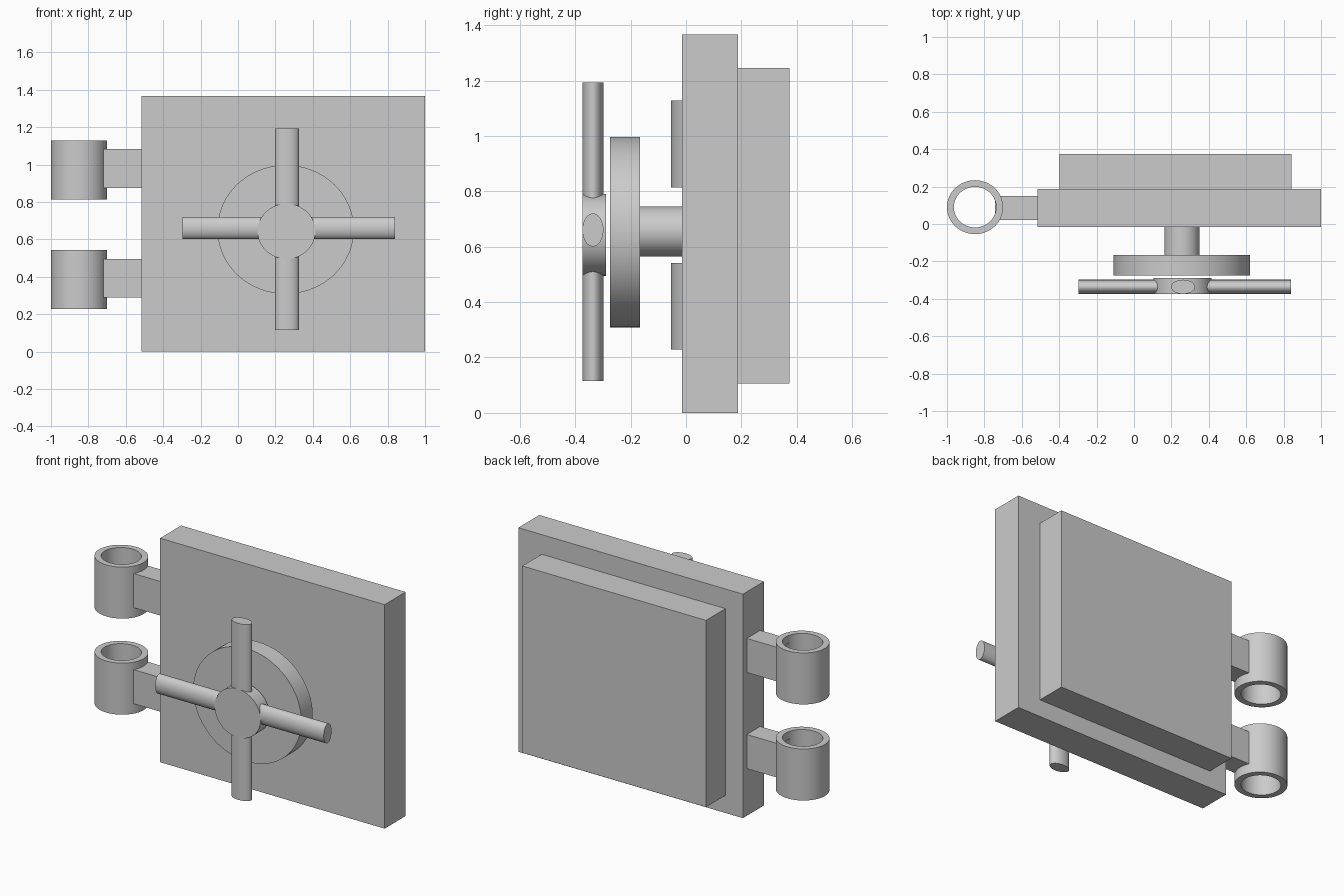
import bpy, bmesh, math
from mathutils import Matrix

cube = bpy.data.objects.get("Cube")
if cube:
    bpy.data.objects.remove(cube, do_unlink=True)

steel = bpy.data.materials.new("grey steel")
steel.use_nodes = True
GREY = (0.6, 0.6, 0.6, 1)
steel.diffuse_color = GREY
steel.node_tree.nodes["Principled BSDF"].inputs["Base Color"].default_value = GREY

AXES = {"X": Matrix.Rotation(math.pi / 2, 4, "Y"),
        "Y": Matrix.Rotation(math.pi / 2, 4, "X"),
        "Z": Matrix.Identity(4)}


def finish(name, bm, smooth):
    bmesh.ops.recalc_face_normals(bm, faces=bm.faces)
    mesh = bpy.data.meshes.new(name)
    bm.to_mesh(mesh)
    bm.free()
    mesh.materials.append(steel)
    obj = bpy.data.objects.new(name, mesh)
    bpy.context.collection.objects.link(obj)
    if smooth:
        bpy.ops.object.select_all(action="DESELECT")
        obj.select_set(True)
        bpy.context.view_layer.objects.active = obj
        bpy.ops.object.shade_smooth_by_angle(angle=math.radians(35))
    return obj


def place(bm, low, high):
    """Fit a unit shape between two corners."""
    size = [h - l for l, h in zip(low, high)]
    mid = [(h + l) / 2 for l, h in zip(low, high)]
    bm.transform(Matrix.Translation(mid) @ Matrix.Diagonal((*size, 1)))


def box(name, low, high):
    bm = bmesh.new()
    bmesh.ops.create_cube(bm, size=1)
    place(bm, low, high)
    return finish(name, bm, False)


def cylinder(name, low, high, axis):
    bm = bmesh.new()
    bmesh.ops.create_cone(bm, cap_ends=True, segments=64,
                          radius1=0.5, radius2=0.5, depth=1)
    bm.transform(AXES[axis])
    place(bm, low, high)
    return finish(name, bm, True)


def sleeve(name, low, high, bore):
    """Open tube along z, made by spinning its wall section."""
    bm = bmesh.new()
    section = [(0.5, -0.5), (0.5, 0.5), (bore, 0.5), (bore, -0.5)]
    verts = [bm.verts.new((r, 0, z)) for r, z in section]
    edges = [bm.edges.new((verts[i], verts[(i + 1) % 4])) for i in range(4)]
    bmesh.ops.spin(bm, geom=verts + edges, cent=(0, 0, 0), axis=(0, 0, 1),
                   angle=math.tau, steps=64, use_merge=True)
    bmesh.ops.remove_doubles(bm, verts=bm.verts, dist=0.0001)
    place(bm, low, high)
    return finish(name, bm, True)


# Door slab and the smaller plug plate behind it
box("door_slab", (-0.515, -0.015, 0), (1, 0.187, 1.366))
box("back_plate", (-0.397, 0.187, 0.107), (0.843, 0.374, 1.246))

# Hinges: a sleeve and an arm at each height
for side, z in (("lower", 0.228), ("upper", 0.814)):
    sleeve(side + "_hinge_sleeve", (-1, -0.054, z), (-0.7, 0.234, z + 0.314), 0.377)
    box(side + "_hinge_arm", (-0.742, 0.021, z + 0.06), (-0.515, 0.15, z + 0.268))

# Lock shaft and round plate
cylinder("lock_shaft", (0.162, -0.166, 0.565), (0.35, -0.015, 0.745), "Y")
cylinder("lock_disc", (-0.11, -0.275, 0.308), (0.62, -0.166, 0.997), "Y")

# Hand wheel: hub with crossed bars
cylinder("wheel_hub", (0.104, -0.374, 0.495), (0.414, -0.289, 0.791), "Y")
cylinder("horizontal_bar", (-0.297, -0.374, 0.601), (0.84, -0.298, 0.72), "X")
cylinder("vertical_bar", (0.198, -0.374, 0.116), (0.326, -0.298, 1.192), "Z")
